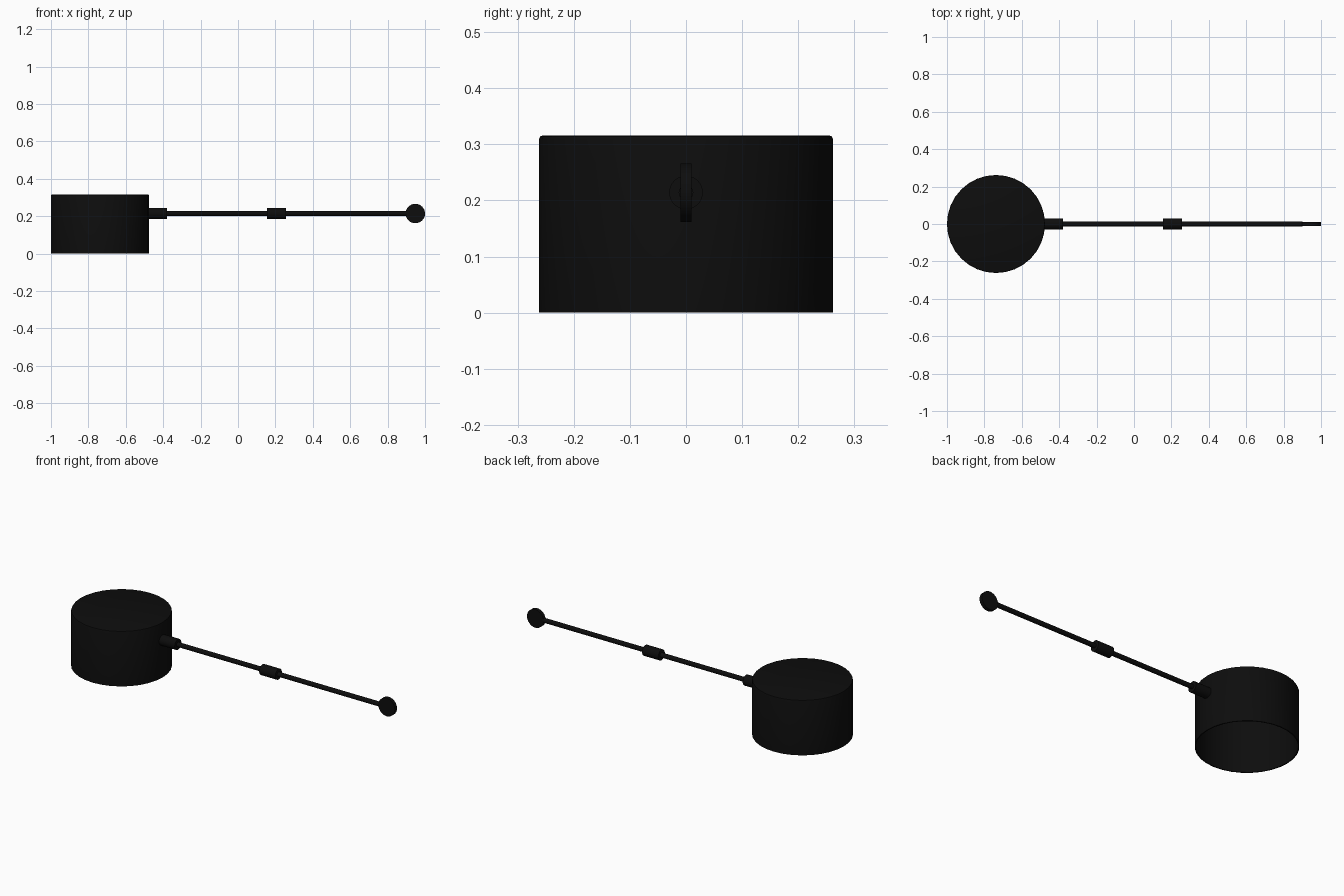
import bpy, bmesh, math
from mathutils import Matrix

if "Cube" in bpy.data.objects:
    bpy.data.objects.remove(bpy.data.objects["Cube"])

black = bpy.data.materials.new("matte_black")
black.diffuse_color = (0.004, 0.004, 0.004, 1)
black.use_nodes = True
black.node_tree.nodes["Principled BSDF"].inputs["Base Color"].default_value = black.diffuse_color
ARM_Z = 0.214


def finish(name, bm):
    bmesh.ops.recalc_face_normals(bm, faces=bm.faces)
    mesh = bpy.data.meshes.new(name)
    bm.to_mesh(mesh)
    bm.free()
    ob = bpy.data.objects.new(name, mesh)
    bpy.context.collection.objects.link(ob)
    mesh.materials.append(black)
    bpy.ops.object.select_all(action='DESELECT')
    bpy.context.view_layer.objects.active = ob
    ob.select_set(True)
    bpy.ops.object.shade_smooth_by_angle(angle=math.radians(40))
    return ob


def lathe(name, profile, centre, steps):
    """Spin an (r, z) profile round the vertical axis."""
    bm = bmesh.new()
    vs = [bm.verts.new((r, 0, z)) for r, z in profile]
    es = [bm.edges.new(p) for p in zip(vs, vs[1:])]
    bmesh.ops.spin(bm, geom=vs + es, cent=(0, 0, 0), axis=(0, 0, 1),
                   angle=math.tau, steps=steps, use_duplicate=False)
    bmesh.ops.remove_doubles(bm, verts=bm.verts, dist=1e-5)
    bmesh.ops.translate(bm, verts=bm.verts, vec=centre)
    return finish(name, bm)


def rod(name, radius, length, centre, axis, sides=32):
    """Closed cylinder along X or Y."""
    bm = bmesh.new()
    turn = Matrix.Rotation(math.pi / 2, 4, 'Y' if axis == 'X' else 'X')
    bmesh.ops.create_cone(bm, cap_ends=True, segments=sides, radius1=radius,
                          radius2=radius, depth=length,
                          matrix=Matrix.Translation(centre) @ turn)
    return finish(name, bm)


# Drum shade: open underneath, thin wall, small rounded top edge
R, H, T = 0.262, 0.316, 0.006
lathe("lamp_shade",
      [(0, H), (R - 0.007, H), (R - 0.002, H - 0.002), (R, H - 0.007), (R, 0),
       (R - T, 0), (R - T, H - T), (0, H - T)],
      (-0.738, 0, 0), 32)

# Arm with two thicker sleeves
rod("arm", 0.013, 1.36, (0.22, 0, ARM_Z), 'X')
for name, x0, x1 in (("shade_sleeve", -0.49, -0.38), ("middle_sleeve", 0.155, 0.257)):
    rod(name, 0.03, x1 - x0, ((x0 + x1) / 2, 0, ARM_Z), 'X')

# Flat counterweight disc at the end
rod("end_disc", 0.052, 0.02, (0.948, 0, ARM_Z), 'Y')
